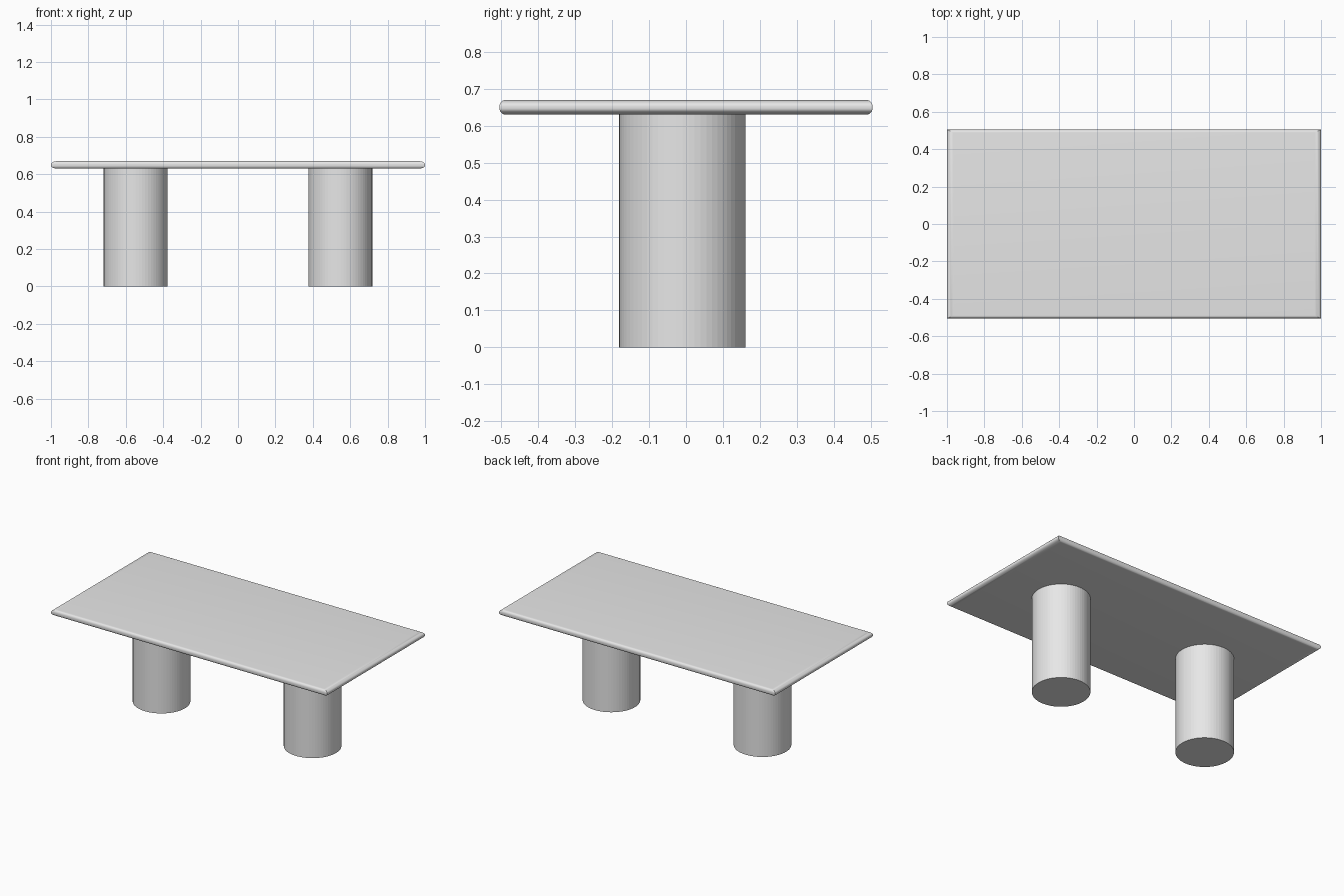
import bpy, bmesh, math

if "Cube" in bpy.data.objects:
    bpy.data.objects.remove(bpy.data.objects["Cube"])

grey = bpy.data.materials.new("light_grey")
grey.diffuse_color = (0.8, 0.8, 0.8, 1)
grey.use_nodes = True
grey.node_tree.nodes["Principled BSDF"].inputs["Base Color"].default_value = grey.diffuse_color


def make_object(name, bm):
    bmesh.ops.recalc_face_normals(bm, faces=bm.faces)
    mesh = bpy.data.meshes.new(name)
    bm.to_mesh(mesh)
    bm.free()
    mesh.materials.append(grey)
    obj = bpy.data.objects.new(name, mesh)
    bpy.context.collection.objects.link(obj)
    return obj


# Table top: stacked rectangles following a rounded edge with mitred corners
HX, HY, Z0, Z1 = 1.0, 0.505, 0.63, 0.67
RX, RY, RZ = 0.034, 0.017, 0.017
STEPS = 8
profile = []
for zc, start in ((Z0 + RZ, -90), (Z1 - RZ, 0)):
    for i in range(STEPS + 1):
        a = math.radians(start + 90 * i / STEPS)
        inset = 1 - math.cos(a)
        profile.append((HX - RX * inset, HY - RY * inset, zc + RZ * math.sin(a)))

bm = bmesh.new()
rings = [[bm.verts.new((sx * x, sy * y, z))
          for sx, sy in ((-1, -1), (1, -1), (1, 1), (-1, 1))]
         for x, y, z in profile]
for low, high in zip(rings, rings[1:]):
    for i in range(4):
        j = (i + 1) % 4
        bm.faces.new((low[i], low[j], high[j], high[i]))
bm.faces.new(rings[0][::-1])
bm.faces.new(rings[-1])
top = make_object("table_top", bm)
bpy.context.view_layer.objects.active = top
top.select_set(True)
bpy.ops.object.shade_smooth_by_angle(angle=math.radians(30))

# Two faceted drum legs, slightly towards the front
LEG_H = 0.635
for side, x in (("left", -0.547), ("right", 0.547)):
    bm = bmesh.new()
    bmesh.ops.create_cone(bm, cap_ends=True, segments=64,
                          radius1=0.171, radius2=0.171, depth=LEG_H)
    leg = make_object(side + "_leg", bm)
    leg.location = (x, -0.01, LEG_H / 2)
